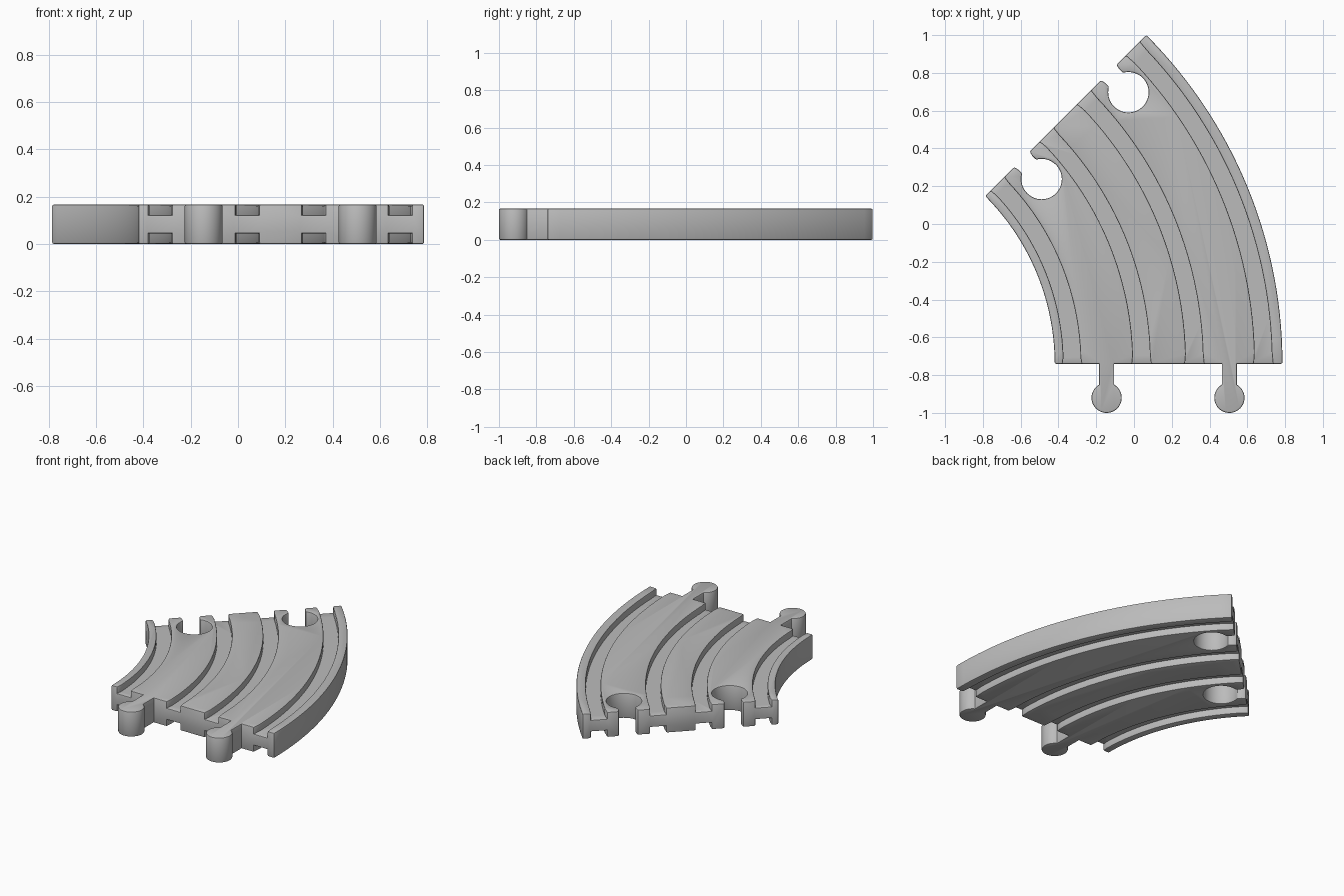
import bpy, bmesh, math
from mathutils import Matrix, Vector

if "Cube" in bpy.data.objects:
    bpy.data.objects.remove(bpy.data.objects["Cube"], do_unlink=True)

HEIGHT, DEPTH = 0.167, 0.045            # slab height, groove depth
INNER, OUTER = 1.255, 2.461             # curve radii
GROOVES = (1.347, 1.715, 1.995, 2.36)   # groove centre radii
LANES = (1.53, 2.18)                    # connector radii
SWEEP = math.radians(45)
CENTRE = Vector((-1.675, -0.74, 0))

grey = bpy.data.materials.new("light grey plastic")
grey.use_nodes = True
grey.diffuse_color = (0.5, 0.5, 0.5, 1)
grey.node_tree.nodes["Principled BSDF"].inputs["Base Color"].default_value = (0.5, 0.5, 0.5, 1)


def make_object(name, bm):
    bmesh.ops.recalc_face_normals(bm, faces=bm.faces)
    mesh = bpy.data.meshes.new(name)
    bm.to_mesh(mesh)
    bm.free()
    mesh.materials.append(grey)
    obj = bpy.data.objects.new(name, mesh)
    bpy.context.collection.objects.link(obj)
    return obj


def section(half):
    """Cross-section with grooves on the top and the underside."""
    top = [(INNER, HEIGHT)]
    for g in GROOVES:
        top += [(g - half, HEIGHT), (g - half, HEIGHT - DEPTH),
                (g + half, HEIGHT - DEPTH), (g + half, HEIGHT)]
    top.append((OUTER, HEIGHT))
    return top + [(r, HEIGHT - z) for r, z in reversed(top)]


def track_slab():
    bm = bmesh.new()
    steps = 30
    # extra stations near both ends let the grooves flare slightly
    stations = sorted([i / steps for i in range(steps + 1)])
    rings = []
    for t in stations:
        half = 0.05 if t in (0, 1) else 0.045
        a = t * SWEEP
        rings.append([bm.verts.new(CENTRE + Vector((r * math.cos(a), r * math.sin(a), z)))
                      for r, z in section(half)])
    n = len(rings[0])
    for a, b in zip(rings, rings[1:]):
        for i in range(n):
            j = (i + 1) % n
            bm.faces.new((a[i], a[j], b[j], b[i]))
    bm.faces.new(rings[0])
    bm.faces.new(rings[-1])
    return make_object("curved_track", bm)


def keyhole(name, radius, half, reach, root, low, high, matrix, flare=0):
    """Round knob on a straight neck; the neck runs along y to the root."""
    start = math.asin(half / radius)
    count = 40
    pts = []
    for i in range(count + 1):
        a = math.pi / 2 + start + (2 * math.pi - 2 * start) * i / count
        pts.append((radius * math.cos(a), -reach + radius * math.sin(a)))
    if flare:
        pts += [(half, -0.025), (half + flare, 0), (half + flare, root),
                (-half - flare, root), (-half - flare, 0), (-half, -0.025)]
    else:
        pts += [(half, root), (-half, root)]
    bm = bmesh.new()
    face = bm.faces.new([bm.verts.new((x, y, low)) for x, y in pts])
    out = bmesh.ops.extrude_face_region(bm, geom=[face])
    bmesh.ops.translate(bm, vec=(0, 0, high - low),
                        verts=[v for v in out["geom"] if isinstance(v, bmesh.types.BMVert)])
    bm.transform(matrix)
    obj = make_object(name, bm)
    obj.hide_render = True
    return obj


def combine(target, tool, operation):
    mod = target.modifiers.new(operation.lower(), "BOOLEAN")
    mod.operation, mod.solver, mod.object = operation, "EXACT", tool
    bpy.context.view_layer.objects.active = target
    bpy.ops.object.modifier_apply(modifier=mod.name)
    bpy.data.objects.remove(tool, do_unlink=True)


track = track_slab()
for r in LANES:
    # connector peg at the front end
    peg = keyhole("peg", 0.08, 0.04, 0.18, 0.03, 0, HEIGHT,
                  Matrix.Translation(CENTRE + Vector((r, 0, 0))))
    combine(track, peg, "UNION")
    # matching socket at the far end
    turn = Matrix.Translation(CENTRE) @ Matrix.Rotation(SWEEP, 4, "Z")
    socket = keyhole("socket_cutter", 0.107, 0.052, 0.147, 0.1, -0.1, HEIGHT + 0.1,
                     turn @ Matrix.Translation((r, 0, 0)), 0.006)
    combine(track, socket, "DIFFERENCE")

# soften the outward edges only
bm = bmesh.new()
bm.from_mesh(track.data)
bmesh.ops.remove_doubles(bm, verts=bm.verts, dist=0.0005)
bmesh.ops.dissolve_limit(bm, angle_limit=0.002, verts=bm.verts, edges=bm.edges)
edges = [e for e in bm.edges if e.is_manifold and e.calc_face_angle_signed() > 0.6]
bmesh.ops.bevel(bm, geom=edges, offset=0.007, segments=2, profile=0.5,
                affect="EDGES", clamp_overlap=True)
bm.to_mesh(track.data)
bm.free()

bpy.ops.object.select_all(action="DESELECT")
track.select_set(True)
bpy.context.view_layer.objects.active = track
bpy.ops.object.shade_smooth_by_angle(angle=math.radians(30))
